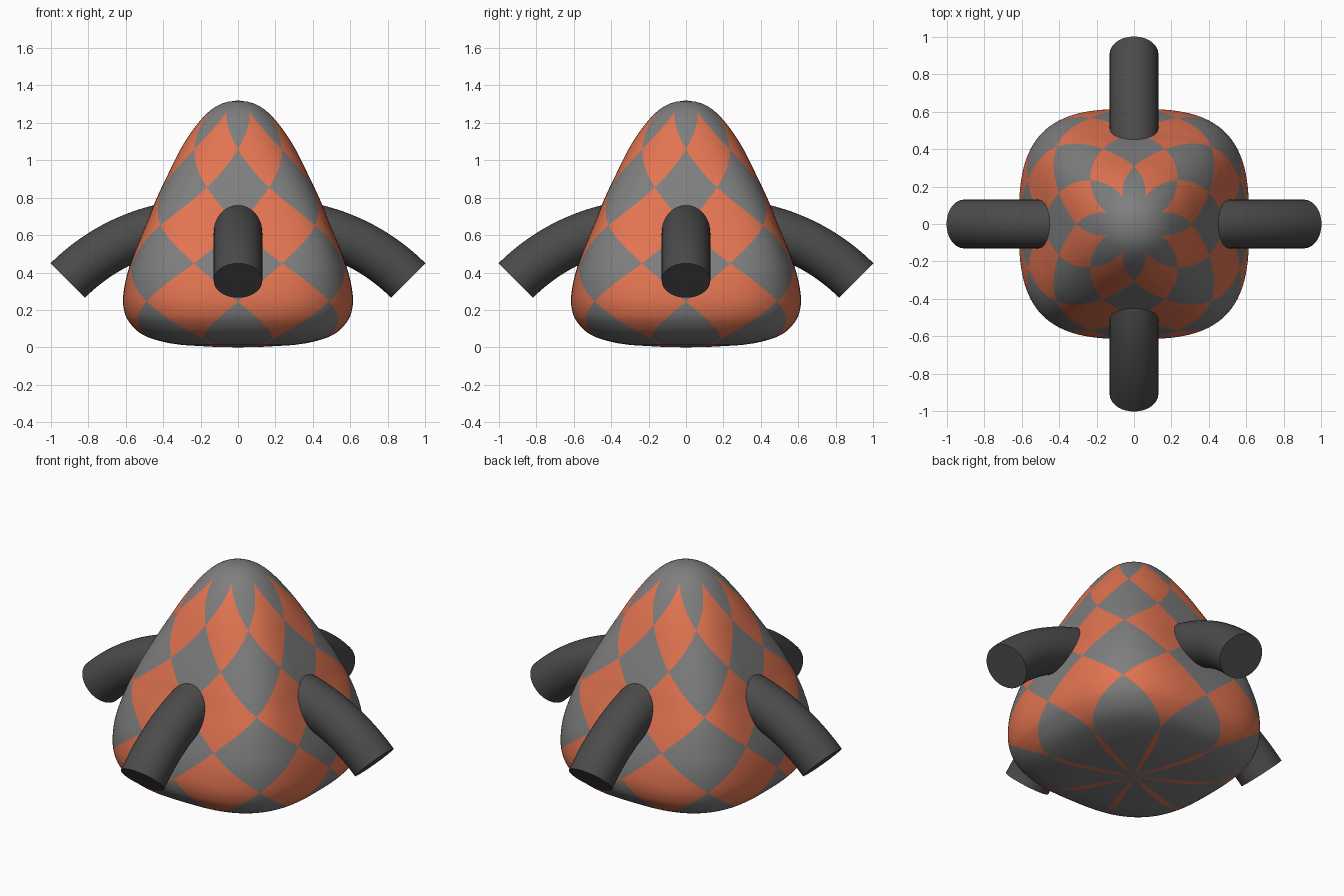
import bpy, bmesh, math
from mathutils import Vector

if "Cube" in bpy.data.objects:
    bpy.data.objects.remove(bpy.data.objects["Cube"])

def material(name, rgb):
    m = bpy.data.materials.new(name)
    m.diffuse_color = (*rgb, 1)
    m.use_nodes = True
    m.node_tree.nodes["Principled BSDF"].inputs["Base Color"].default_value = m.diffuse_color
    return m

GREY = material("mid grey", (0.21, 0.21, 0.21))
ORANGE = material("orange", (0.76, 0.175, 0.083))
DARK = material("dark grey", (0.07, 0.07, 0.07))

def spline(pts, steps=24):
    """Dense Catmull-Rom samples through (z, value) points."""
    p = [Vector(q) for q in pts]
    p = [2 * p[0] - p[1]] + p + [2 * p[-1] - p[-2]]
    out = []
    for a, b, c, d in zip(p, p[1:], p[2:], p[3:]):
        for s in range(steps):
            t = s / steps
            out.append(0.5 * (2*b + (c - a)*t + (2*a - 5*b + 4*c - d)*t*t + (3*b - a - 3*c + d)*t**3))
    return out + [p[-2]]

def lookup(samples, z):
    for a, b in zip(samples, samples[1:]):
        if a.x <= z <= b.x and b.x > a.x:
            return a.y + (b.y - a.y) * (z - a.x) / (b.x - a.x)
    return samples[-1].y

# half width of the body by height, and squareness of its cross-section by height
WIDTH = spline([(0, 0), (.003, .15), (.009, .26), (.021, .36), (.05, .47), (.085, .535), (.14, .585),
                (.19, .607), (.25, .615), (.32, .608), (.4, .59), (.49, .56), (.59, .52), (.67, .486),
                (.75, .455), (.83, .42), (.93, .372), (1.06, .307), (1.15, .25), (1.215, .2),
                (1.265, .15), (1.297, .1), (1.314, .05), (1.32, 0)])
SQUARE = spline([(0, 2.8), (.25, 3.0), (.45, 3.5), (.65, 3.9), (.87, 3.2), (1.06, 2.5), (1.32, 2.0)])

N = 20                 # grid steps per half diamond
COLS = 16 * N
ROW0, ROW = 0.246, 0.2033
J0, J1 = -24, 105

def diamond_colour(u, v):
    if v > 5:
        return 0       # plain cap at the tip
    return 1 - (math.floor((u + v) / 2) + math.floor((u - v) / 2)) % 2

# body: grid whose diagonals follow the diamond pattern
def make_body():
    bm = bmesh.new()
    rings = []
    for j in range(J0, J1 + 1):
        z = ROW0 + ROW * j / N
        w, e = lookup(WIDTH, z), lookup(SQUARE, z)
        ring = []
        for i in range(COLS):
            a = 2 * math.pi * i / COLS
            c, s = math.cos(a), math.sin(a)
            r = w / (abs(c)**e + abs(s)**e)**(1 / e)
            ring.append(bm.verts.new((r * c, r * s, z)))
        rings.append(ring)
    bottom, top = bm.verts.new((0, 0, 0)), bm.verts.new((0, 0, 1.32))

    def tri(corners, u, v):
        f = bm.faces.new(corners)
        f.material_index = diamond_colour(u / N, v / N)
        f.smooth = True

    for j in range(J0, J1):
        lo, hi = rings[j - J0], rings[j - J0 + 1]
        for i in range(COLS):
            k = (i + 1) % COLS
            if (i + j + 1) % (2 * N) == 0:
                tri((lo[i], lo[k], hi[i]), i + .3, j + .3)
                tri((lo[k], hi[k], hi[i]), i + .7, j + .7)
            else:
                tri((lo[i], lo[k], hi[k]), i + .7, j + .3)
                tri((lo[i], hi[k], hi[i]), i + .3, j + .7)
    for i in range(COLS):
        k = (i + 1) % COLS
        tri((rings[0][k], rings[0][i], bottom), i + .5, J0 - .1)
        tri((rings[-1][i], rings[-1][k], top), i + .5, J1 + .1)
    me = bpy.data.meshes.new("body")
    bm.to_mesh(me)
    bm.free()
    me.materials.append(GREY)
    me.materials.append(ORANGE)
    bpy.context.collection.objects.link(bpy.data.objects.new("body", me))

# arm: round tube swept along a downward arc, flat ends
def make_arm(name, turn):
    R, cx, cz, rad, seg, steps = 1.044, 0.172, -0.381, 0.13, 48, 24
    bm = bmesh.new()
    rings = []
    for s in range(steps + 1):
        a = math.radians(85 - 40 * s / steps)
        ring = []
        for i in range(seg):
            t = 2 * math.pi * i / seg
            d = R + rad * math.cos(t)
            ring.append(bm.verts.new((cx + d * math.cos(a), rad * math.sin(t), cz + d * math.sin(a))))
        rings.append(ring)
    for lo, hi in zip(rings, rings[1:]):
        for i in range(seg):
            k = (i + 1) % seg
            bm.faces.new((lo[i], lo[k], hi[k], hi[i]))
    bm.faces.new(rings[0])
    bm.faces.new(rings[-1])
    bmesh.ops.recalc_face_normals(bm, faces=bm.faces[:])
    me = bpy.data.meshes.new(name)
    bm.to_mesh(me)
    bm.free()
    me.materials.append(DARK)
    ob = bpy.data.objects.new(name, me)
    ob.rotation_euler.z = turn
    bpy.context.collection.objects.link(ob)
    bpy.ops.object.select_all(action='DESELECT')
    ob.select_set(True)
    bpy.context.view_layer.objects.active = ob
    bpy.ops.object.shade_smooth_by_angle(angle=math.radians(40))

make_body()
for n, name in enumerate(("right_arm", "back_arm", "left_arm", "front_arm")):
    make_arm(name, n * math.pi / 2)
